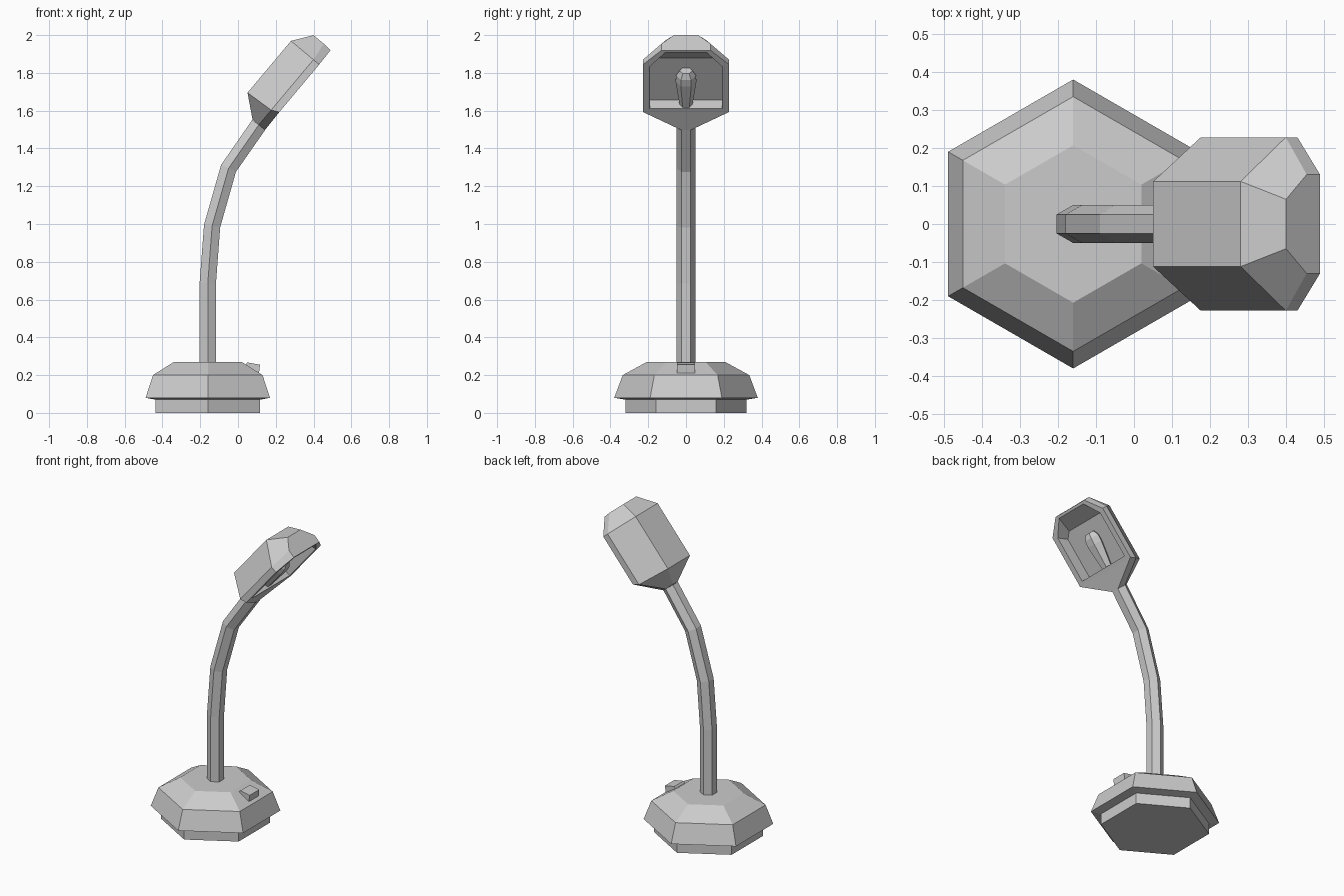
import bpy, bmesh
from math import cos, sin, pi, radians
from mathutils import Vector

if "Cube" in bpy.data.objects:
    bpy.data.objects.remove(bpy.data.objects["Cube"])

TILT = radians(50)
U = Vector((cos(TILT), 0, sin(TILT)))      # along the lamp head
N = Vector((-sin(TILT), 0, cos(TILT)))     # out of the head's back
NECK = Vector((0.11, 0, 1.525))


def head_pt(u, y, n):
    return NECK + U * u + N * n + Vector((0, y, 0))


def loft(bm, rings, cap_start=True, cap_end=True, skip=()):
    """Join equal-length rings with quads; skip holds (ring, side) gaps."""
    vs = [[bm.verts.new(p) for p in r] for r in rings]
    k = len(vs[0])
    for i in range(len(vs) - 1):
        for j in range(k):
            if (i, j) not in skip:
                m = (j + 1) % k
                bm.faces.new((vs[i][j], vs[i][m], vs[i + 1][m], vs[i + 1][j]))
    if cap_start:
        bm.faces.new(vs[0])
    if cap_end:
        bm.faces.new(vs[-1])


def finish(bm, name):
    bmesh.ops.remove_doubles(bm, verts=bm.verts, dist=0.0005)
    bmesh.ops.recalc_face_normals(bm, faces=bm.faces)
    me = bpy.data.meshes.new(name)
    bm.to_mesh(me)
    bm.free()
    ob = bpy.data.objects.new(name, me)
    bpy.context.collection.objects.link(ob)
    return ob


def hex_ring(center, r, normal, flat=1.0):
    """Hexagon across an axis lying in the xz plane, corners at +-y."""
    side = Vector((0, 1, 0)).cross(normal).normalized()
    return [center + Vector((0, r * sin(a), 0)) + side * r * flat * cos(a)
            for a in [pi / 2 + i * pi / 3 for i in range(6)]]


# stepped hexagonal base
Z = Vector((0, 0, 1))
bm = bmesh.new()
loft(bm, [hex_ring(Vector((-0.16, 0, z)), r, Z) for r, z in
          [(0.32, 0), (0.32, 0.07), (0.38, 0.08), (0.335, 0.2), (0.207, 0.27)]])
finish(bm, "base")

# rocker switch on the sloping base top
bm = bmesh.new()
prof = [(0.035, 0.25), (0.05, 0.267), (0.117, 0.255), (0.11, 0.205)]
loft(bm, [[Vector((x, y, z)) for x, z in prof] for y in (-0.048, 0.048)])
finish(bm, "switch")

# bent hexagonal stem
path = [Vector((x, 0, z)) for x, z in
        [(-0.16, 0.26), (-0.16, 0.687), (-0.137, 0.99), (-0.05, 1.295), (0.11, 1.525)]]
rings = []
for i, p in enumerate(path):
    d_in = (p - path[i - 1]).normalized() if i else Z
    d_out = (path[i + 1] - p).normalized() if i < len(path) - 1 else U
    rings.append(hex_ring(p, 0.05, d_in + d_out))
bm = bmesh.new()
loft(bm, rings)
finish(bm, "stem")


# head shell: sections given as half profiles (u, y, n) from back to rim
def section(half):
    pts = [head_pt(*p) for p in half]
    return pts + [head_pt(u, -y, n) for u, y, n in reversed(half)]


shell = [section(s) for s in (
    [(0, 0.025, 0.043), (0, 0.05, 0), (0, 0.025, -0.043)],
    [(0.092, 0.112, 0.155), (0.102, 0.228, 0.0), (0.122, 0.228, -0.04)],
    [(0.45, 0.112, 0.155), (0.45, 0.228, 0.0), (0.45, 0.228, -0.04)],
    [(0.55, 0.065, 0.083), (0.55, 0.13, 0.012), (0.546, 0.13, -0.037)])]
bm = bmesh.new()
loft(bm, shell, skip={(1, 2), (2, 2)})
# rim and recessed reflector
recess = [section(s) for s in (
    [(0.122, 0.228, -0.04), (0.45, 0.228, -0.04), (0.546, 0.13, -0.037)],
    [(0.145, 0.192, -0.04), (0.435, 0.192, -0.04), (0.53, 0.11, -0.037)],
    [(0.145, 0.19, 0.03), (0.40, 0.19, 0.03), (0.437, 0.15, 0.03)])]
loft(bm, recess, cap_start=False)
finish(bm, "lamp_head")

# bulb inside the head
bm = bmesh.new()
loft(bm, [hex_ring(head_pt(u, 0, n), r, U, 0.85) for u, r, n in
          [(0.14, 0.034, -0.005), (0.295, 0.055, 0.005),
           (0.335, 0.053, 0.008), (0.366, 0.034, 0.01)]])
finish(bm, "bulb")
